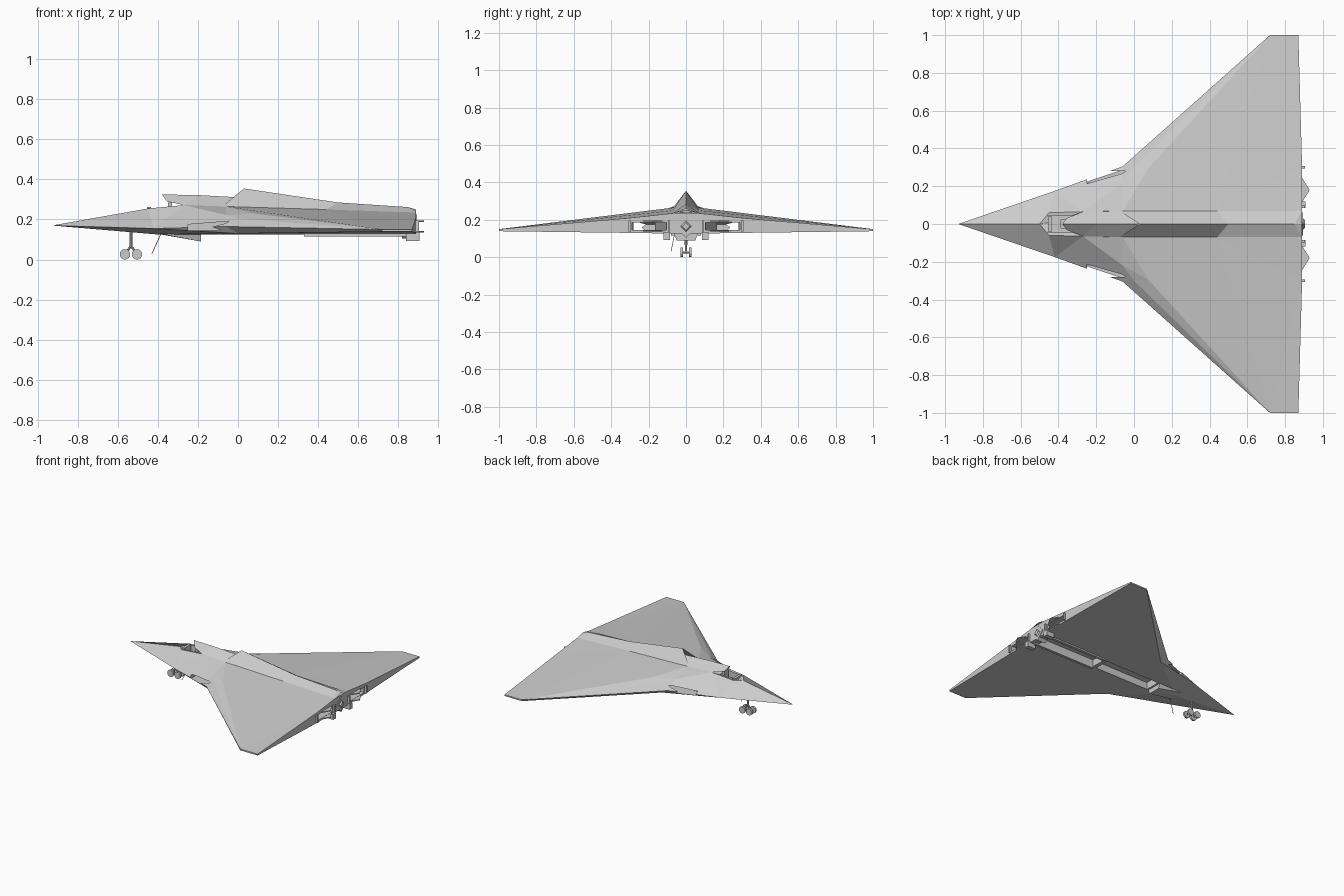
import bpy, bmesh
from mathutils import Vector

if "Cube" in bpy.data.objects:
    bpy.data.objects.remove(bpy.data.objects["Cube"])


def finish(name, bm):
    bmesh.ops.recalc_face_normals(bm, faces=bm.faces)
    me = bpy.data.meshes.new(name)
    bm.to_mesh(me)
    bm.free()
    ob = bpy.data.objects.new(name, me)
    bpy.context.collection.objects.link(ob)
    return ob


def mirrored(name, pts, faces):
    """Mesh from named points, reflected across y = 0 and welded."""
    bm = bmesh.new()
    for s in (1, -1):
        v = {k: bm.verts.new((x, s * y, z)) for k, (x, y, z) in pts.items()}
        for f in faces:
            bm.faces.new([v[k] for k in f.split()])
    bmesh.ops.remove_doubles(bm, verts=bm.verts, dist=1e-5)
    bmesh.ops.triangulate(bm, faces=[f for f in bm.faces if len(f.verts) > 4])
    return finish(name, bm)


def loft(name, stations, side=1):
    """Rectangles (x, y0, y1, z0, z1) joined along x and capped."""
    bm = bmesh.new()
    rings = [[bm.verts.new((x, side * y, z)) for y, z in
              ((y0, z0), (y1, z0), (y1, z1), (y0, z1))]
             for x, y0, y1, z0, z1 in stations]
    for a, b in zip(rings, rings[1:]):
        for i in range(4):
            j = (i + 1) % 4
            bm.faces.new((a[i], a[j], b[j], b[i]))
    bm.faces.new(rings[0])
    bm.faces.new(rings[-1])
    return finish(name, bm)


def box(name, x0, x1, y0, y1, z0, z1, side=1):
    return loft(name, [(x0, y0, y1, z0, z1), (x1, y0, y1, z0, z1)], side)


def rod(name, a, b, r, n=8, r2=None):
    a, b = Vector(a), Vector(b)
    bm = bmesh.new()
    bmesh.ops.create_cone(bm, cap_ends=True, segments=n, radius1=r,
                          radius2=r if r2 is None else r2, depth=(b - a).length)
    ob = finish(name, bm)
    ob.location = (a + b) / 2
    ob.rotation_euler = (b - a).to_track_quat('Z', 'Y').to_euler()
    return ob


def cut(ob, cutters):
    for c in cutters:
        m = ob.modifiers.new("cut", 'BOOLEAN')
        m.operation, m.solver, m.object = 'DIFFERENCE', 'EXACT', c
    bpy.context.view_layer.update()
    dg = bpy.context.evaluated_depsgraph_get()
    me = bpy.data.meshes.new_from_object(ob.evaluated_get(dg))
    ob.modifiers.clear()
    ob.data = me
    for c in cutters:
        bpy.data.objects.remove(c)


# Blended fuselage and delta wing
body = mirrored("fuselage_and_wing", {
    "N": (-.93, 0, .17), "A": (-.50, 0, .243), "A1": (-.45, .06, .255),
    "A2": (-.27, .065, .272), "A3": (-.06, .07, .265), "A4": (.44, .07, .25),
    "A5": (.89, .07, .235), "Z": (.89, 0, .235), "C": (-.42, .175, .155),
    "U": (-.06, .22, .222), "L": (0, .30, .205), "V": (-.06, .305, .165),
    "P": (.08, .30, .23), "E": (.72, 1, .15), "F": (.87, 1, .15),
    "T": (.89, .3, .21), "K": (-.40, 0, .125), "D": (0, .295, .13),
    "e": (.72, 1, .139), "f": (.87, 1, .139), "t": (.89, .3, .13),
    "z": (.89, 0, .125)},
    ["N C A1 A", "C U A3 A2 A1", "A A1 A2 A3 A4 A5 Z", "A3 U P",
     "A3 P E A4", "A4 E F T A5", "U L P", "L E P", "L V E", "V D e E",
     "C D V L U", "N K C", "K z t f e D C", "A5 T t z Z", "T F f t",
     "E F f e"])

# Air ducts from inlets to exhausts, belly bays, cockpit well
cutters = [loft("duct_cutter", [(-.25, .165, .28, .145, .175),
                                (0, .165, .28, .145, .195),
                                (.95, .10, .29, .145, .186)], s)
           for s in (1, -1)]
cutters += [box("bay_cutter", a, b, -.06, .06, .05, .18)
            for a, b in ((-.17, .30), (.33, .83))]
cutters.append(box("cockpit_cutter", -.455, -.30, -.045, .045, .20, .4))
cut(body, cutters)

# Canopy hump, open at the front, and the tall spine behind it
mirrored("canopy_hump", {
    "R0": (-.38, 0, .325), "R1": (-.2, 0, .322), "R2": (.02, 0, .31),
    "M": (-.355, .032, .29), "Q": (-.27, .065, .272), "S": (.0, .07, .262)},
    ["R0 M Q R1", "R1 Q S R2"])
mirrored("dorsal_spine", {
    "R0": (.03, 0, .355), "R1": (.5, 0, .285), "R2": (.85, 0, .262),
    "R3": (.89, 0, .25), "B0": (-.08, .07, .264), "B1": (.44, .07, .25),
    "B2": (.89, .07, .235)},
    ["R0 B0 B1 R1", "R1 B1 B2 R2", "R2 B2 R3"])

# Cockpit seat, dashboard and thin boarding ladder
box("seat_base", -.39, -.34, -.025, .025, .20, .225)
box("seat_back", -.35, -.33, -.025, .025, .20, .285)
box("dashboard", -.455, -.435, -.04, .04, .20, .262)
rod("boarding_ladder", (-.385, -.06, .13), (-.43, -.08, .03), .002, 4)

# Belly fairing and bay edge rails
mirrored("belly_fairing", {
    "a": (-.39, 0, .126), "b": (-.39, .06, .128), "c": (-.185, .065, .132),
    "d": (-.185, .05, .09), "e": (-.185, 0, .09), "f": (-.185, 0, .132)},
    ["a b d e", "b c d", "a b c f", "f c d e"])
for s in (1, -1):
    box("bay_rail", .33, .86, .06, .08, .115, .13, s)
    # Exhaust petals, side frames and actuator block
    for z in (.136, .188):
        mirrored("exhaust_petal", {
            k + str(h): (x, y, z + h * .007) for h in (0, 1)
            for k, x, y in (("a", .88, .10), ("b", .93, .18), ("c", .88, .26))},
            ["a0 b0 c0", "a1 b1 c1", "a0 b0 b1 a1", "b0 c0 c1 b1",
             "c0 a0 a1 c1"]) if s > 0 else None
    for y in (.085, .295):
        box("exhaust_frame", .86, .905, y, y + .012, .137, .195, s)
    box("actuator_block", .84, .908, .085, .12, .092, .135, s)

# Diamond tail fairing
rod("tail_diamond", (.82, 0, .165), (.895, 0, .165), .06, 4)
rod("tail_diamond_core", (.89, 0, .165), (.905, 0, .165), .035, 4, .02)

# Nose gear
rod("gear_strut", (-.535, 0, .15), (-.535, 0, .065), .007)
for x in (-.565, -.505):
    rod("gear_arm", (-.535, 0, .068), (x, 0, .027), .006)
    rod("gear_axle", (x, -.03, .026), (x, .03, .026), .005)
    for s in (1, -1):
        rod("gear_wheel", (x, s * .015, .026), (x, s * .03, .026), .026, 16)
